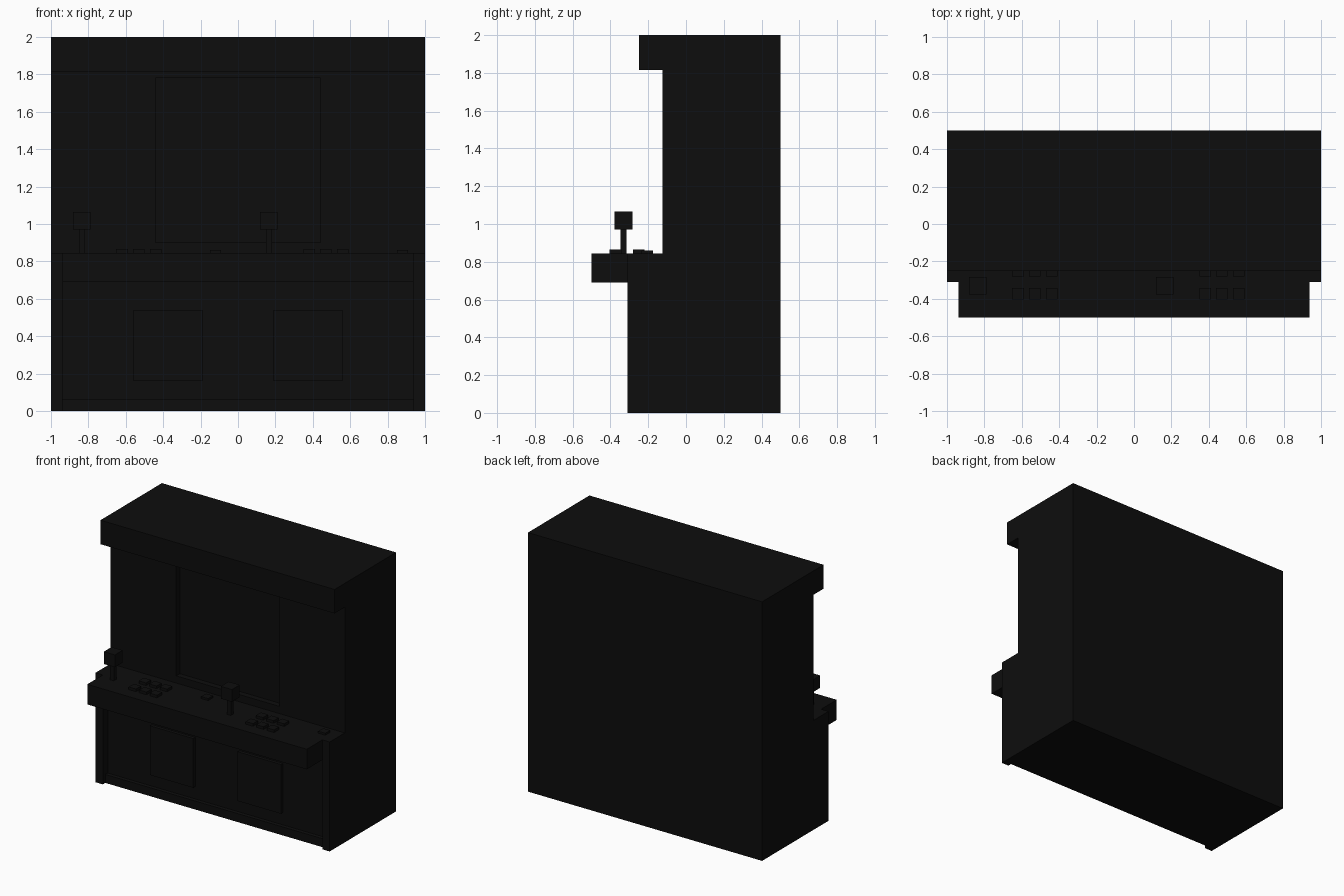
import bpy
import bmesh
from mathutils import Vector

if "Cube" in bpy.data.objects:
    bpy.data.objects.remove(bpy.data.objects["Cube"])

black = bpy.data.materials.new("black")
black.diffuse_color = (0.004, 0.004, 0.004, 1)
black.use_nodes = True
black.node_tree.nodes["Principled BSDF"].inputs["Base Color"].default_value = black.diffuse_color


def finish(name, bm):
    bmesh.ops.recalc_face_normals(bm, faces=bm.faces)
    mesh = bpy.data.meshes.new(name)
    bm.to_mesh(mesh)
    bm.free()
    mesh.materials.append(black)
    obj = bpy.data.objects.new(name, mesh)
    bpy.context.collection.objects.link(obj)
    return obj


def box(name, x, y, z):
    """Box from (min, max) pairs on each axis."""
    bm = bmesh.new()
    bmesh.ops.create_cube(bm, size=1)
    for v in bm.verts:
        v.co = Vector([(a + b) / 2 + c * (b - a) for (a, b), c in zip((x, y, z), v.co)])
    return finish(name, bm)


def block(name, x, y, z, width, height):
    """Square block centred on x, y and standing on z."""
    h = width / 2
    return box(name, (x - h, x + h), (y - h, y + h), (z, z + height))


def cut(target, cutter):
    cutter.hide_render = True
    cutter.hide_viewport = True
    mod = target.modifiers.new(cutter.name, 'BOOLEAN')
    mod.operation = 'DIFFERENCE'
    mod.solver = 'EXACT'
    mod.object = cutter


DECK = 0.845

# Cabinet: side profile swept across the full width
profile = [(0.5, 0), (0.5, 2), (-0.25, 2), (-0.25, 1.815),
           (-0.125, 1.815), (-0.125, DECK), (-0.31, DECK), (-0.31, 0)]
bm = bmesh.new()
face = bm.faces.new([bm.verts.new((-1, y, z)) for y, z in profile])
swept = bmesh.ops.extrude_face_region(bm, geom=[face])
bmesh.ops.translate(bm, vec=(2, 0, 0),
                    verts=[g for g in swept["geom"] if isinstance(g, bmesh.types.BMVert)])
cabinet = finish("cabinet", bm)

# Recesses for the screen and the lower front
cut(cabinet, box("screen_cutter", (-0.44, 0.44), (-0.2, -0.08), (0.9, 1.78)))
cut(cabinet, box("front_cutter", (-0.9375, 0.9375), (-0.4, -0.25), (-0.1, 0.69)))

# Control shelf and kick plate
box("control_shelf", (-0.9375, 0.9375), (-0.5, -0.31), (0.69, DECK))
box("kick_plate", (-0.9375, 0.9375), (-0.28, -0.25), (0, 0.065))

# Lower doors
for side in (-1, 1):
    box("door", sorted((side * 0.19, side * 0.56)), (-0.275, -0.25), (0.16, 0.54))

# Controls for two players
for offset in (0, 1):
    block("joystick_stem", offset - 0.835, -0.33, DECK, 0.032, 0.13)
    block("joystick_knob", offset - 0.835, -0.33, 0.97, 0.095, 0.095)
    block("start_button", offset - 0.12, -0.205, DECK, 0.06, 0.015)
    for column in range(3):
        for y in (-0.373, -0.25):
            block("button", offset - 0.62 + 0.09 * column, y, DECK, 0.062, 0.02)
